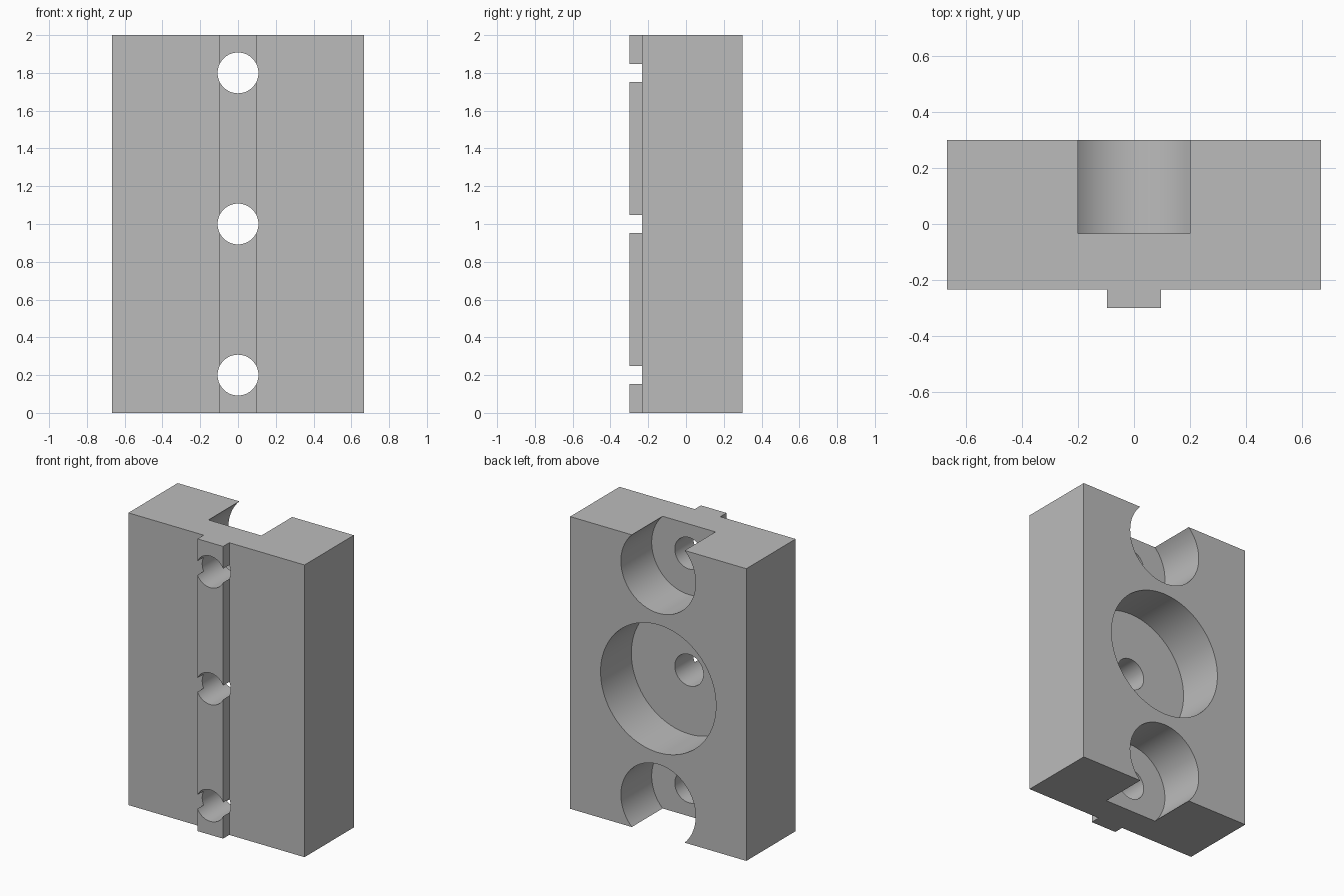
import bpy, bmesh, math
from mathutils import Matrix

cube = bpy.data.objects.get("Cube")
if cube:
    bpy.data.objects.remove(cube, do_unlink=True)

HEIGHT = 2.0
BACK, POCKET_FLOOR, FACE, TONGUE_FACE = 0.3, -0.033, -0.233, -0.3
HALF_WIDTH, HALF_TONGUE = 0.667, 0.097

grey = bpy.data.materials.new("plain grey")
grey.use_nodes = True
colour = (0.5, 0.5, 0.5, 1)
grey.diffuse_color = colour
grey.node_tree.nodes["Principled BSDF"].inputs["Base Color"].default_value = colour


def make_object(name, bm):
    bmesh.ops.recalc_face_normals(bm, faces=bm.faces)
    mesh = bpy.data.meshes.new(name)
    bm.to_mesh(mesh)
    bm.free()
    mesh.materials.append(grey)
    obj = bpy.data.objects.new(name, mesh)
    bpy.context.collection.objects.link(obj)
    return obj


def make_cutter(name, radius, z, y_front, y_back):
    """Cylinder along y between two depths."""
    bm = bmesh.new()
    place = Matrix.Translation((0, (y_front + y_back) / 2, z)) @ Matrix.Rotation(math.pi / 2, 4, "X")
    bmesh.ops.create_cone(bm, cap_ends=True, segments=96, radius1=radius, radius2=radius,
                          depth=y_back - y_front, matrix=place)
    obj = make_object(name, bm)
    obj.hide_render = True
    return obj


# Block with a tongue down the front: mirrored profile, extruded upward
half = [(HALF_TONGUE, TONGUE_FACE), (HALF_TONGUE, FACE), (HALF_WIDTH, FACE), (HALF_WIDTH, BACK)]
profile = half + [(-x, y) for x, y in reversed(half)]
bm = bmesh.new()
base = bm.faces.new([bm.verts.new((x, y, 0)) for x, y in profile])
top = bmesh.ops.extrude_face_region(bm, geom=[base])["geom"]
bmesh.ops.translate(bm, vec=(0, 0, HEIGHT),
                    verts=[v for v in top if isinstance(v, bmesh.types.BMVert)])
block = make_object("tongued_block", bm)
bpy.context.view_layer.objects.active = block
block.select_set(True)

# Screw holes, each with a wide round pocket in the back
for z, pocket_radius in ((0.2, 0.283), (1.0, 0.437), (1.8, 0.283)):
    cutters = [make_cutter("pocket_cutter", pocket_radius, z, POCKET_FLOOR, BACK + 0.1),
               make_cutter("hole_cutter", 0.108, z, TONGUE_FACE - 0.1, POCKET_FLOOR + 0.1)]
    for cutter in cutters:
        cut = block.modifiers.new("cut", "BOOLEAN")
        cut.operation = "DIFFERENCE"
        cut.solver = "EXACT"
        cut.object = cutter
        bpy.ops.object.modifier_apply(modifier=cut.name)
        bpy.data.objects.remove(cutter, do_unlink=True)

# Smooth bores with crisp edges
bpy.ops.object.shade_smooth_by_angle(angle=math.radians(30))
